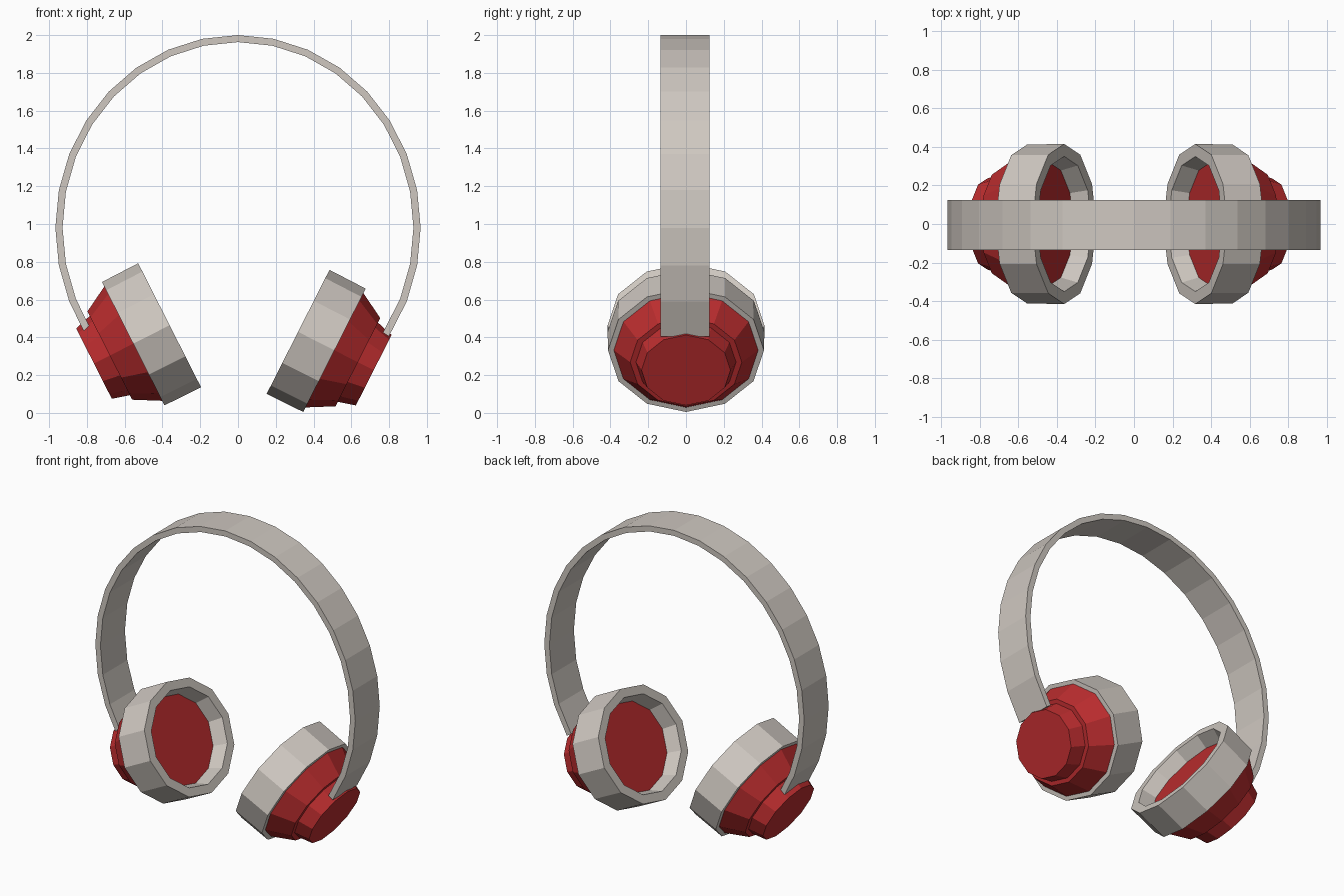
import bpy, bmesh, math
from mathutils import Vector

if "Cube" in bpy.data.objects:
    bpy.data.objects.remove(bpy.data.objects["Cube"])


def material(name, rgb):
    m = bpy.data.materials.new(name)
    m.diffuse_color = (*rgb, 1)
    m.use_nodes = True
    m.node_tree.nodes["Principled BSDF"].inputs["Base Color"].default_value = m.diffuse_color
    return m


GREY = material("warm_grey", (0.62, 0.575, 0.53))
RED = material("deep_red", (0.50, 0.026, 0.028))


def finish(bm, name, mat):
    bmesh.ops.recalc_face_normals(bm, faces=bm.faces)
    me = bpy.data.meshes.new(name)
    bm.to_mesh(me)
    bm.free()
    me.materials.append(mat)
    ob = bpy.data.objects.new(name, me)
    bpy.context.collection.objects.link(ob)
    return ob


def lathe(name, mat, profile, origin, side, closed, n=12):
    """Oval 12-sided lathe around the tilted ear axis; profile = (distance, radius)."""
    axis = Vector((0.892 * side, 0, -0.452))
    up = Vector((0.452 * side, 0, 0.892))
    wide = Vector((0, 1.128, 0))
    bm = bmesh.new()
    rings = []
    for s, r in profile:
        rings.append([bm.verts.new(origin + axis * s + r * (
            up * math.cos(2 * math.pi * i / n) + wide * math.sin(2 * math.pi * i / n)))
            for i in range(n)])
    pairs = list(zip(rings, rings[1:]))
    if closed:
        pairs.append((rings[-1], rings[0]))
    else:
        bm.faces.new(rings[0])
        bm.faces.new(rings[-1])
    for a, b in pairs:
        for i in range(n):
            j = (i + 1) % n
            bm.faces.new((a[i], a[j], b[j], b[i]))
    finish(bm, name, mat)


# Ear cups: hollow grey cushion and stepped red shell (left one sits a little higher)
CUSHION = [(0, 0.311), (0, 0.368), (0.216, 0.366), (0.216, 0.32), (0.17, 0.262)]
SHELL = [(0.092, 0.30), (0.216, 0.339), (0.355, 0.262), (0.355, 0.235), (0.449, 0.209)]
for label, side, origin in (("right", 1, Vector((0.318, 0, 0.429))),
                            ("left", -1, Vector((-0.362, 0, 0.464)))):
    lathe(label + "_cushion", GREY, CUSHION, origin, side, True)
    lathe(label + "_shell", RED, SHELL, origin, side, False)

# Headband: flat strip swept along a faceted, slightly tall arc
bm = bmesh.new()
sections = []
for k in [-10.87] + list(range(-10, 11)) + [11.05]:
    t = math.radians(11.25 * k)
    ring = []
    for a, b, y in ((0.967, 1.02, -0.135), (0.967, 1.02, 0.125),
                    (0.929, 0.983, 0.125), (0.929, 0.983, -0.135)):
        ring.append(bm.verts.new((a * math.sin(t), y, 0.98 + b * math.cos(t))))
    sections.append(ring)
for a, b in zip(sections, sections[1:]):
    for i in range(4):
        j = (i + 1) % 4
        bm.faces.new((a[i], a[j], b[j], b[i]))
bm.faces.new(sections[0])
bm.faces.new(sections[-1])
finish(bm, "headband", GREY)
